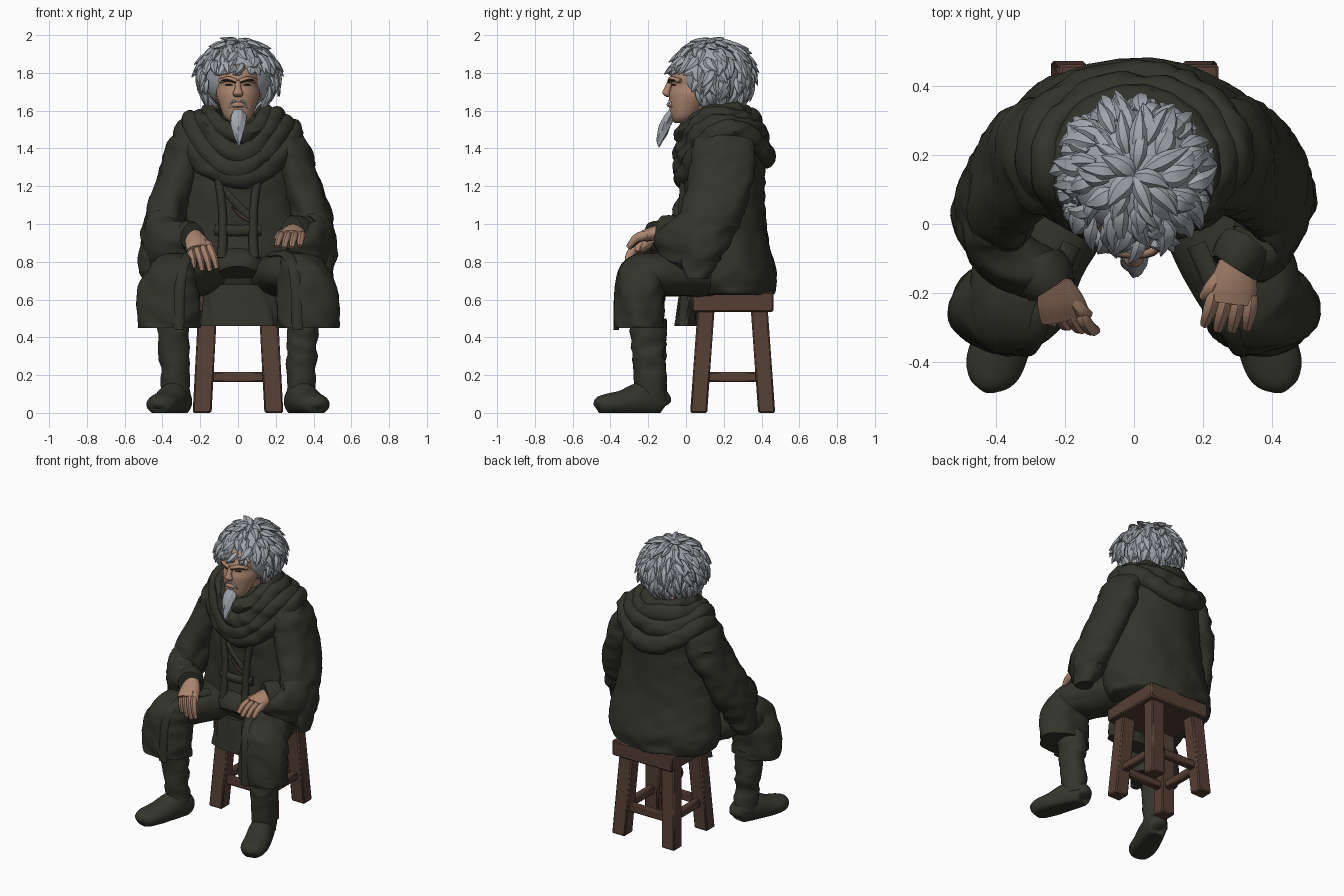
import bpy, bmesh, math, random
from mathutils import Vector, noise
random.seed(4)


def mat(name, c):
    m = bpy.data.materials.new(name)
    m.diffuse_color = (*c, 1)
    return m


ROBE = mat("dark olive cloth", (0.032, 0.034, 0.023))
BOOT = mat("olive leather", (0.034, 0.037, 0.025))
WOOD = mat("brown wood", (0.092, 0.049, 0.034))
SKIN = mat("weathered skin", (0.40, 0.23, 0.155))
HAIR = mat("grey hair", (0.35, 0.375, 0.41))
DARK = mat("dark lines", (0.035, 0.024, 0.02))
TUNIC = mat("brown tunic", (0.055, 0.036, 0.024))


def catmull(secs, steps, closed):
    n, out = len(secs), []
    get = (lambda i: secs[i % n]) if closed else (lambda i: secs[max(0, min(n - 1, i))])
    for i in range(n if closed else n - 1):
        p = [get(i + k) for k in (-1, 0, 1, 2)]
        for s in range(steps):
            t = s / steps
            out.append([0.5 * (2 * b + (c - a) * t + (2 * a - 5 * b + 4 * c - d) * t * t
                               + (3 * b - a - 3 * c + d) * t ** 3) for a, b, c, d in zip(*p)])
    return out if closed else out + [list(secs[-1])]


def loft(bm, secs, n=20, steps=4, flat=False, hint=(0, 0, 1), closed=False,
         k=0, amp=0.0, wrinkle=0.0, phase=0.0):
    """Skin elliptical sections (x, y, z, a, b); folds by k/amp, creases by wrinkle."""
    pts = catmull(secs, steps, closed)
    m, hint, rings = len(pts), Vector(hint), []
    for i, (x, y, z, a, b) in enumerate(pts):
        c = Vector((x, y, z))
        u, v = Vector((1, 0, 0)), Vector((0, 1, 0))
        if not flat:
            nx = pts[(i + 1) % m] if closed else pts[min(i + 1, m - 1)]
            t = (Vector(nx[:3]) - Vector(pts[i - 1 if closed else max(i - 1, 0)][:3])).normalized()
            u = t.cross(hint).normalized()
            v = u.cross(t)
        ring = []
        for j in range(n):
            g = 2 * math.pi * j / n + phase
            d = u * math.cos(g) * max(a, .002) + v * math.sin(g) * max(b, .002)
            p = c + d * (1 + amp * math.sin(k * g + i * 0.35))
            if wrinkle:
                w = noise.noise(Vector((p.x * 7 + p.z * 5, p.y * 7 - p.z * 3, p.z * 11)))
                p += d.normalized() * wrinkle * (1 - 2.5 * abs(w))
            ring.append(bm.verts.new(p))
        rings.append(ring)
    for i in range(m if closed else m - 1):
        r, q = rings[i], rings[(i + 1) % m]
        for j in range(n):
            bm.faces.new((r[j], r[(j + 1) % n], q[(j + 1) % n], q[j]))
    if not closed:
        bm.faces.new(rings[0])
        bm.faces.new(rings[-1])


def finish(name, bm, material, angle=45, floor=False):
    if floor:
        for v in bm.verts:
            v.co.z = max(v.co.z, 0)
    bmesh.ops.recalc_face_normals(bm, faces=bm.faces)
    me = bpy.data.meshes.new(name)
    bm.to_mesh(me)
    bm.free()
    me.materials.append(material)
    me.shade_smooth()
    me.set_sharp_from_angle(angle=math.radians(angle))
    ob = bpy.data.objects.new(name, me)
    bpy.context.collection.objects.link(ob)
    return ob


def part(name, material, secs, angle=45, floor=False, **kw):
    bm = bmesh.new()
    loft(bm, secs, **kw)
    return finish(name, bm, material, angle, floor)


def flip(secs, s):
    return [(x * s, *r) for x, *r in secs]


def beam(name, p, q, w, h):
    """Square timber with bevelled edges."""
    o = part(name, WOOD, [(*p, w * .7071, h * .7071), (*q, w * .7071, h * .7071)], angle=20,
             n=4, steps=1, phase=math.pi / 4, flat=abs(p[2] - q[2]) > .05)
    bv = o.modifiers.new("bevel", "BEVEL")
    bv.width, bv.segments = 0.008, 1


# stool
beam("stool_seat", (.015, .247, .535), (.015, .247, .64), .46, .43)
for sx in (-1, 1):
    for sy in (-1, 1):
        beam("stool_leg", (.0 + sx * .19, .247 + sy * .18, 0), (.0 + sx * .16, .247 + sy * .14, .56), .1, .09)
    beam("side_rung", (sx * .175, .08, .19), (sx * .175, .42, .19), .045, .055)
    beam("cross_rung", (-.18, .247 + sx * .165, .19), (.18, .247 + sx * .165, .19), .045, .055)

# coat body and hanging front panel
part("coat_body", ROBE, [(0, .245, .625, .33, .21), (0, .24, .65, .36, .225), (0, .225, .76, .385, .245),
     (0, .205, 1.0, .345, .215), (0, .2, 1.25, .31, .212), (0, .22, 1.42, .3, .195),
     (0, .19, 1.53, .22, .17), (0, .17, 1.58, .13, .12)], n=56, steps=7, flat=True, k=7, amp=.01, wrinkle=.01)
part("front_panel", ROBE, [(.01, .0, .46, .2, .06), (.01, .01, .56, .19, .055), (0, .03, .68, .17, .06)],
     n=40, steps=5, flat=True, k=8, amp=.05)

for s in (-1, 1):
    side = "left" if s < 0 else "right"
    # legs, robe skirts and boots
    part(side + "_thigh", ROBE, flip([(.12, .2, .72, .16, .11), (.22, .05, .735, .16, .115),
         (.32, -.15, .735, .15, .115), (.365, -.26, .71, .12, .1), (.38, -.325, .68, .06, .06)], s),
         n=36, steps=6, wrinkle=.008)
    part(side + "_robe_skirt", ROBE, flip([(.367, -.245, .45, .16, .125), (.367, -.245, .5, .162, .128),
         (.367, -.24, .65, .158, .13), (.345, -.225, .76, .13, .128), (.325, -.19, .82, .1, .11),
         (.32, -.17, .845, .05, .06)], s), n=48, steps=6, flat=True, k=5, amp=.035, wrinkle=.008)
    part(side + "_robe_edge", ROBE, flip([(.18, -.06, .84, .03, .012), (.25, -.22, .84, .03, .014),
         (.29, -.33, .78, .03, .014), (.31, -.365, .65, .03, .014), (.315, -.37, .44, .03, .014)], s),
         n=12, steps=5, hint=(0, -.7, .7))
    part(side + "_boot_shaft", BOOT, flip([(.345, -.2, .5, .077, .092), (.34, -.2, .38, .077, .09),
         (.335, -.19, .22, .073, .08), (.325, -.185, .06, .068, .08)], s),
         n=28, steps=8, flat=True, wrinkle=.01)
    part(side + "_boot_foot", BOOT, flip([(.30, -.106, .04, .02, .02), (.302, -.115, .05, .055, .055),
         (.31, -.15, .06, .068, .085), (.34, -.23, .07, .08, .095), (.378, -.33, .05, .085, .072),
         (.405, -.41, .045, .083, .058), (.42, -.455, .04, .062, .048), (.425, -.472, .035, .035, .03),
         (.427, -.478, .03, .006, .006)], s), n=28, steps=5, floor=True)

    # sleeves: upper arm, hanging elbow cloth, forearm bell with cuff (left arm reaches further forward)
    o = -.05 if s < 0 else 0
    part(side + "_upper_sleeve", ROBE, flip([(.2, .22, 1.53, .07, .1), (.265, .2, 1.43, .1, .15),
         (.315, .19 + o * .2, 1.27, .1, .17), (.378, .14 + o * .8, 1.08, .105, .165), (.402, .1 + o, .94, .105, .15),
         (.44, .07 + o, .79, .08, .09), (.455, .055 + o, .71, .045, .05)], s),
         n=40, steps=6, flat=True, k=4, amp=.025, wrinkle=.014)
    wx, wy, wz = (.235, -.185, .925) if s < 0 else (.285, -.125, .955)
    part(side + "_forearm_sleeve", ROBE, flip([(.42, .12 + o, .95, .085, .15), (.41, .03 + o, .91, .09, .165),
         (.36, -.07 + o / 2, .905, .085, .13), (wx + .02, wy + .03, wz - .01, .066, .082), (wx, wy, wz, .064, .076)], s),
         n=36, steps=6, wrinkle=.013)
    part(side + "_cuff", ROBE, flip([(wx + .04, wy + .06, wz - .01, .078, .096), (wx + .02, wy + .03, wz, .08, .09),
         (wx + .003, wy + .004, wz, .072, .084)], s), n=28, steps=3, wrinkle=.006)

    # hands: palm, four fingers and thumb
    if s < 0:
        wr, kn, tip = Vector((-.235, -.16, .94)), Vector((-.2, -.265, .865)), Vector((-.165, -.3, .745))
        across, nrm = Vector((-.9, .2, 0)).normalized(), Vector((.2, -.8, .5)).normalized()
    else:
        wr, kn, tip = Vector((.3, -.09, .97)), Vector((.283, -.225, .937)), Vector((.262, -.31, .87))
        across, nrm = Vector((1, -.1, 0)).normalized(), Vector((0, -.2, 1)).normalized()
    bm = bmesh.new()
    mid = wr.lerp(kn, .55)
    loft(bm, [(*wr, .045, .036), (*mid, .066, .038), (*kn, .072, .03)], n=16, hint=nrm)
    for f in range(4):
        off = across * (f - 1.5) * .037
        e = tip + off * 1.1 + (kn - tip) * (.12 * abs(f - 1.4))
        m = (kn + off).lerp(e, .5) + nrm * .012
        loft(bm, [(*(kn + off - (kn - wr) * .2), .017, .02), (*(kn + off), .021, .026), (*m, .019, .022),
                  (*e, .014, .014)], n=8, steps=3, hint=nrm)
    inner = across * (-.055 if s > 0 else -.05)
    a, b = wr.lerp(kn, .35) + inner * .6, kn + inner * 1.5
    loft(bm, [(*a, .02, .022), (*a.lerp(b, .6), .022, .022), (*(b - nrm * .025), .014, .014)], n=8, hint=nrm)
    finish(side + "_hand", bm, SKIN)

    # coat lapels
    part(side + "_lapel", ROBE, flip([(.11, -.01, 1.28, .022, .02), (.085, -.02, 1.1, .022, .02),
         (.08, -.03, .95, .024, .02), (.085, -.045, .82, .026, .02)], s), n=10, hint=(0, -1, 0))

# tunic details and belt
part("tunic_fold", ROBE, [(-.08, -.01, 1.2, .012, .012), (-.03, -.016, 1.13, .02, .012), (.07, -.02, 1.03, .02, .012)],
     n=8, hint=(0, -1, 0))
part("tunic_trim", TUNIC, [(-.03, -.022, 1.09, .006, .008), (.02, -.026, 1.04, .009, .008), (.075, -.024, 1.01, .008, .008)],
     n=8, hint=(0, -1, 0))
part("belt", ROBE, [(-.12, -.01, .97, .03, .02), (0, -.03, .965, .03, .02), (.12, -.01, .97, .03, .02)],
     n=10, hint=(0, -1, 0))
part("tunic_lap", ROBE, [(0, .1, .79, .17, .1), (0, .0, .77, .14, .1), (0, -.04, .73, .1, .07)], n=20, wrinkle=.008)

# draped hood: sagging rings of cloth around the neck
for i, (rx, ry, cy, zs, zf, zb, r) in enumerate([
        (.15, .165, .15, 1.58, 1.46, 1.58, .048), (.2, .185, .165, 1.555, 1.38, 1.54, .052),
        (.255, .205, .185, 1.53, 1.3, 1.46, .052), (.295, .215, .205, 1.49, 1.235, 1.37, .054)]):
    ring = []
    for j in range(24):
        g = 2 * math.pi * j / 24
        q = math.sin(g)
        z = zs + ((zf if q < 0 else zb) - zs) * q * q + .012 * math.sin(3 * g + i * 2)
        ring.append((rx * math.cos(g), cy + ry * q, z, r * .85, r * 1.05))
    part("hood_fold", ROBE, ring, n=18, steps=4, closed=True, wrinkle=.012)

# head, neck, face
part("neck", SKIN, [(0, .14, 1.45, .085, .085), (0, .09, 1.66, .075, .08)], flat=True)
part("head", SKIN, [(0, -.03, 1.535, .035, .03), (0, -.012, 1.565, .072, .07), (0, .015, 1.635, .1, .103),
     (0, .05, 1.69, .116, .14), (0, .065, 1.735, .112, .142), (0, .08, 1.78, .118, .163),
     (0, .11, 1.85, .105, .14), (0, .12, 1.9, .06, .08)], n=32, steps=4, flat=True)
part("nose", SKIN, [(0, -.078, 1.76, .014, .016), (0, -.098, 1.715, .018, .02), (0, -.105, 1.69, .028, .02),
     (0, -.09, 1.672, .018, .012)], n=12, flat=True)
part("lips", SKIN, [(-.035, -.075, 1.628, .01, .012), (0, -.09, 1.632, .013, .014), (.035, -.075, 1.628, .01, .012)], n=8)
for s in (-1, 1):
    part("brow_ridge", SKIN, flip([(.008, -.085, 1.755, .014, .012), (.05, -.076, 1.768, .014, .014),
         (.095, -.03, 1.757, .012, .012)], s), n=10)
    part("eyebrow", DARK, flip([(.012, -.093, 1.75, .007, .003), (.055, -.086, 1.763, .007, .005),
         (.085, -.058, 1.76, .005, .003)], s), n=8)
    part("eye", DARK, flip([(.03, -.075, 1.735, .005, .002), (.048, -.068, 1.738, .006, .004),
         (.066, -.055, 1.735, .005, .002)], s), n=8)
    part("cheek", SKIN, flip([(.03, -.065, 1.69, .012, .016), (.065, -.042, 1.69, .016, .028),
         (.1, .01, 1.7, .008, .014)], s), n=12)
    part("ear", SKIN, flip([(.115, .08, 1.745, .01, .02), (.125, .085, 1.71, .014, .03), (.11, .075, 1.66, .01, .014)], s),
         n=10, flat=True)
    part("moustache", HAIR, flip([(.012, -.09, 1.653, .005, .005), (.034, -.083, 1.643, .006, .006),
         (.048, -.068, 1.605, .004, .004)], s), n=8, hint=(0, -1, 0))
part("beard", HAIR, [(0, -.068, 1.605, .028, .022), (0, -.085, 1.57, .04, .03), (0, -.108, 1.525, .036, .03),
     (.002, -.125, 1.475, .025, .026), (.004, -.14, 1.435, .012, .015), (.006, -.143, 1.405, .002, .002)],
     n=20, flat=True, k=5, amp=.12)

# hair: rounded cap covered in ragged leaf-shaped tufts running out from the crown
C = Vector((0, .14, 1.78))


def scalp(th, ph, k):
    return C + Vector((.195 * math.sin(th) * math.cos(ph), .2 * math.sin(th) * math.sin(ph),
                       .18 * math.cos(th))) * k


def on_face(p):
    return (p.y < .02 and p.z < 1.785) or (p.y < .09 and p.z < 1.68) or p.z < 1.55


bm = bmesh.new()
bmesh.ops.create_uvsphere(bm, u_segments=32, v_segments=20, radius=1)
for v in bm.verts:
    drop = .04 * max(0, -v.co.y) * max(0, v.co.z)   # fuller over the forehead
    v.co = C + Vector((v.co.x * .182, .01 + v.co.y * .18 - drop, v.co.z * .178))
for row in range(12):
    th = .05 + row * .18
    count = max(5, int(20 * math.sin(min(th + .15, 1.57))))
    for j in range(count):
        ph = 2 * math.pi * (j + .5 * (row % 2)) / count + random.uniform(-.15, .15)
        t, dl, lift = th + random.uniform(-.08, .08), random.uniform(.42, .68), random.uniform(1.1, 1.28)
        tw = random.uniform(-.3, .3)
        # shorten tufts that would cross the face
        while on_face(scalp(t + dl, ph + tw, lift)) and dl > .2:
            dl -= .05
        e = scalp(t + dl, ph + tw, lift)
        if on_face(e):
            continue
        w = random.uniform(.022, .034)
        loft(bm, [(*scalp(t, ph, .98), .008, .006), (*scalp(t + dl * .35, ph + tw * .25, 1.07), w, .018),
                  (*scalp(t + dl * .7, ph + tw * .6, 1.05 + (lift - 1.05) * .5), w * .75, .014), (*e, .002, .002)],
             n=6, steps=2, hint=tuple((e - C).normalized()))
for v in bm.verts:   # keep the crown at full height
    v.co.z = min(v.co.z, 2.0)
finish("hair", bm, HAIR, angle=40)
